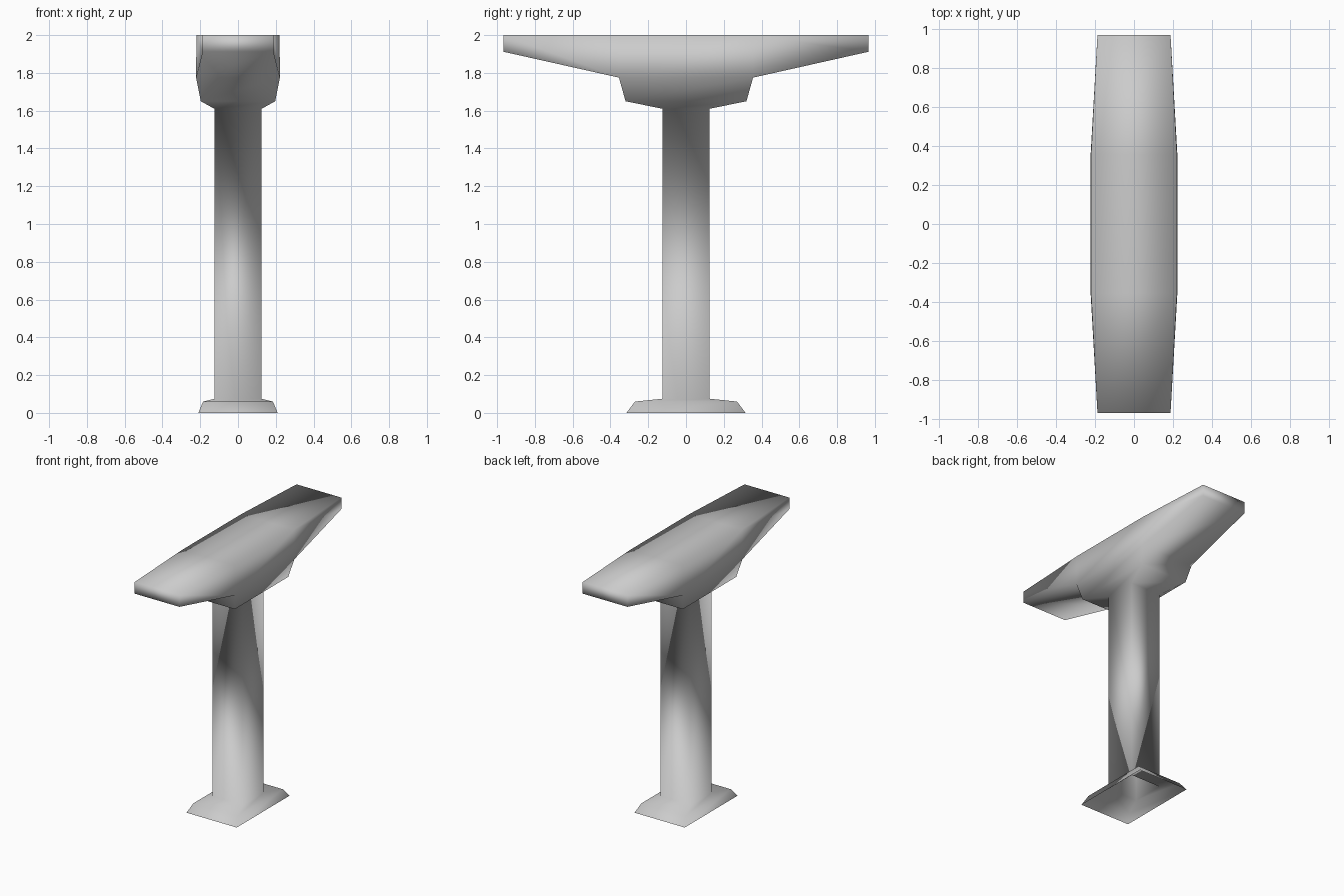
import bpy
import bmesh

cube = bpy.data.objects.get("Cube")
if cube:
    bpy.data.objects.remove(cube, do_unlink=True)

# One plain grey for the whole pedestal
grey = bpy.data.materials.new("light_grey")
grey.use_nodes = True
colour = (0.6, 0.6, 0.6, 1)
grey.diffuse_color = colour
grey.node_tree.nodes["Principled BSDF"].inputs["Base Color"].default_value = colour

bm = bmesh.new()


def ring(hx, hy, z):
    """Rectangular cross-section, counter-clockwise from the front left."""
    return [bm.verts.new((sx * hx, sy * hy, z))
            for sx, sy in ((-1, -1), (1, -1), (1, 1), (-1, 1))]


def bridge(a, b):
    """Join two four-cornered sections with quads."""
    for i in range(4):
        j = (i + 1) % 4
        bm.faces.new((a[i], a[j], b[j], b[i]))


# Flared foot (open underneath), square column and widening neck
profile = [(0.21, 0.315, 0), (0.185, 0.27, 0.06), (0.125, 0.125, 0.075),
           (0.125, 0.125, 1.61), (0.197, 0.32, 1.65), (0.222, 0.355, 1.775)]
rings = [ring(*p) for p in profile]
for lower, upper in zip(rings, rings[1:]):
    bridge(lower, upper)

# Middle of the head: two sides and the flat top
under, top = rings[-1], ring(0.22, 0.355, 2)
for i in (1, 3):
    j = (i + 1) % 4
    bm.faces.new((under[i], under[j], top[j], top[i]))
bm.faces.new(top)

# Tapered wings reaching to the front and back
for side, (a, b) in ((-1, (0, 1)), (1, (2, 3))):
    root = [under[a], under[b], top[b], top[a]]
    tip = [bm.verts.new((-side * sx * -0.187, side * 0.967, z))
           for sx, z in ((1, 1.912), (-1, 1.912), (-1, 2), (1, 2))]
    bridge(root, tip)
    bm.faces.new(tip)

bmesh.ops.recalc_face_normals(bm, faces=bm.faces)
for face in bm.faces:
    face.smooth = True

mesh = bpy.data.meshes.new("pedestal")
bm.to_mesh(mesh)
bm.free()
mesh.materials.append(grey)
pedestal = bpy.data.objects.new("pedestal", mesh)
bpy.context.collection.objects.link(pedestal)
